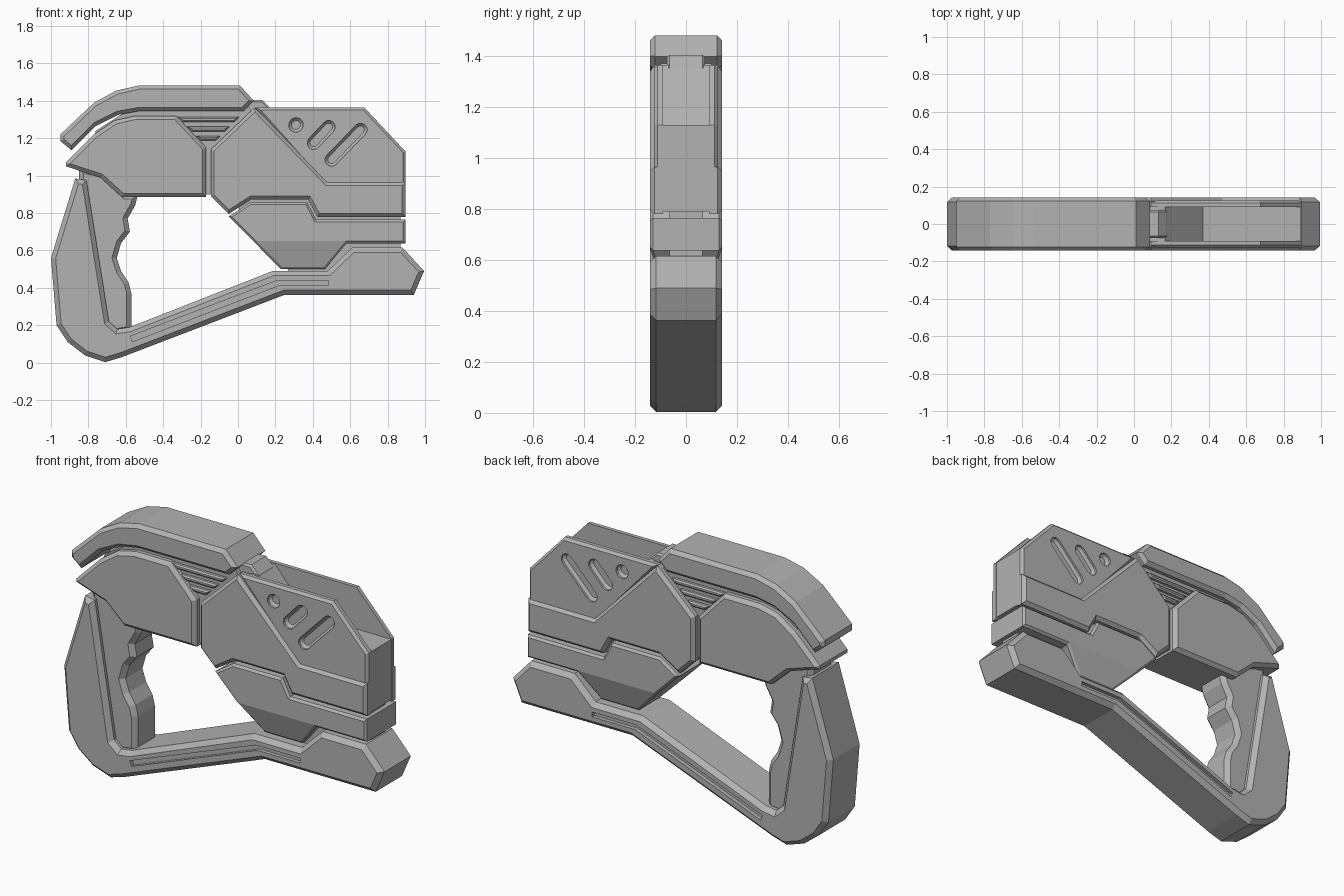
import bpy, bmesh, math
from mathutils import Vector

if "Cube" in bpy.data.objects:
    bpy.data.objects.remove(bpy.data.objects["Cube"])

GREY = (0.45, 0.45, 0.45, 1)
metal = bpy.data.materials.new("plain grey")
metal.use_nodes = True
metal.diffuse_color = GREY
metal.node_tree.nodes["Principled BSDF"].inputs["Base Color"].default_value = GREY

W = 0.142      # half width of the outer shell
INNER = 0.09   # half width of the channel between the side plates


def prism(name, outline, y0, y1, c0=0.0, c1=0.0):
    """Side outline (x, z) extruded from y0 to y1, each cap chamfered by c0 / c1."""
    s = 1 if y1 > y0 else -1
    bm = bmesh.new()
    a = [bm.verts.new((x, y0 + s * c0, z)) for x, z in outline]
    b = [bm.verts.new((x, y1 - s * c1, z)) for x, z in outline]
    caps = [bm.faces.new(a), bm.faces.new(b)]
    for i in range(len(a)):
        j = (i + 1) % len(a)
        bm.faces.new((a[i], a[j], b[j], b[i]))
    bmesh.ops.recalc_face_normals(bm, faces=bm.faces[:])
    for cap, c in zip(caps, (c0, c1)):
        if c:
            bmesh.ops.inset_region(bm, faces=[cap], thickness=c, depth=c, use_even_offset=True)
    mesh = bpy.data.meshes.new(name)
    bm.to_mesh(mesh)
    bm.free()
    mesh.materials.append(metal)
    obj = bpy.data.objects.new(name, mesh)
    bpy.context.collection.objects.link(obj)
    return obj


def solid(name, outline, half, chamfer=0.0):
    return prism(name, outline, -half, half, chamfer, chamfer)


def capsule(p, q, r, steps=6):
    """Outline of a rounded slot from p to q."""
    p, q = Vector(p), Vector(q)
    d = q - p
    ang = math.atan2(d.y, d.x)
    pts = []
    for centre, start in ((q, ang - math.pi / 2), (p, ang + math.pi / 2)):
        for i in range(steps + 1):
            t = start + math.pi * i / steps
            pts.append((centre.x + r * math.cos(t), centre.y + r * math.sin(t)))
    return pts


def cut(target, cutter):
    mod = target.modifiers.new("cut", 'BOOLEAN')
    mod.operation = 'DIFFERENCE'
    mod.solver = 'EXACT'
    mod.object = cutter
    bpy.context.view_layer.objects.active = target
    bpy.ops.object.modifier_apply(modifier=mod.name)
    bpy.data.objects.remove(cutter)


# Top rail
solid("top_rail", [
    (-.95, 1.22), (-.77, 1.39), (-.65, 1.455), (-.53, 1.482), (.01, 1.482), (.085, 1.4),
    (.03, 1.345), (-.53, 1.345), (-.64, 1.325), (-.76, 1.265), (-.89, 1.135), (-.95, 1.185)], W, .02)

# Rear body
solid("rear_body", [
    (-.92, 1.07), (-.77, 1.22), (-.66, 1.295), (-.55, 1.32), (-.33, 1.32), (-.17, 1.15),
    (-.17, .885), (-.62, .885), (-.735, .99), (-.92, 1.05)], W, .02)

# Recessed frame joining rail, rear body and front body
solid("inner_frame", [
    (-.8, 1.1), (-.76, 1.24), (-.62, 1.33), (-.5, 1.38), (.05, 1.38), (.1, 1.3),
    (.1, .9), (-.6, .9), (-.72, 1.0)], .1)
solid("rail_connector", [(.0, 1.3), (.0, 1.4), (.13, 1.405), (.175, 1.36), (.2, 1.25)], .075, .01)

# Vent slats
for i in range(3):
    z = 1.3 - i * .05
    h = z - 1.135
    solid(f"vent_slat_{i + 1}", [
        (-.158 - h, z + .013), (-.158 + h, z + .013),
        (-.158 + h - .026, z - .013), (-.158 - h + .026, z - .013)], .122, .008)

# Front body core, with the sloped channel on top
solid("front_core", [
    (-.13, 1.13), (.09, 1.35), (.165, 1.365), (.37, 1.13), (.893, 1.13), (.893, .79),
    (.43, .79), (.38, .88), (.07, .88), (-.05, .81), (-.13, .9)], INNER + .002)

# Side plates: raised lower plate and thinner slotted upper plate
lower_plate = [
    (.09, 1.365), (-.145, 1.14), (-.145, .89), (-.05, .795), (.07, .872), (.375, .872),
    (.425, .78), (.895, .78), (.895, .965), (.478, .965)]
upper_plate = [(.09, 1.365), (.675, 1.365), (.895, 1.13), (.895, .94), (.47, .94)]
slots = [((.309, 1.27), (.311, 1.272), .038),
         ((.405, 1.175), (.485, 1.26), .035),
         ((.5, 1.085), (.655, 1.245), .035)]
for side, s in (("right", -1), ("left", 1)):
    prism(f"{side}_lower_plate", lower_plate, s * INNER, s * W, 0, .018)
    plate = prism(f"{side}_upper_plate", upper_plate, s * INNER, s * .126, 0, .014)
    for p, q, r in slots:
        cut(plate, prism("slot_cutter", capsule(p, q, r), s * .2, s * .1, 0, .014))

# Lower cowl, narrowing towards its underside
cowl = solid("lower_cowl", [
    (-.05, .782), (.065, .857), (.37, .857), (.418, .765), (.895, .765), (.895, .638),
    (.58, .638), (.465, .5), (.23, .5)], W, .012)
bm = bmesh.new()
bm.from_mesh(cowl.data)
bmesh.ops.bisect_plane(bm, geom=bm.verts[:] + bm.edges[:] + bm.faces[:],
                       plane_co=(0, 0, .65), plane_no=(0, 0, 1))
for v in bm.verts:
    if v.co.z < .65 and v.co.x < .57:
        v.co.y *= 1 - (.65 - v.co.z) * 2.2
bm.to_mesh(cowl.data)
bm.free()

# Recessed frame joining front body, cowl and strut
solid("lower_frame", [
    (.0, .9), (.87, .9), (.87, .55), (.6, .55), (.47, .45), (.3, .45), (.25, .52), (.01, .77)], .065)

# Grip with finger grooves
solid("grip", [
    (-.85, 1.04), (-.73, 1.02), (-.6, .9), (-.535, .9), (-.55, .84), (-.59, .77), (-.578, .7),
    (-.625, .64), (-.648, .56), (-.625, .49), (-.585, .43), (-.57, .37), (-.57, .17),
    (-.7, .15), (-.85, .5)], .1, .025)

# Handle and lower strut in one sweep
strut = solid("handle_strut", [
    (-.87, .985), (-1, .56), (-.97, .2), (-.91, .11), (-.82, .04), (-.71, .003), (-.62, .03),
    (.25, .363), (.94, .363), (.995, .49), (.88, .615), (.61, .615), (.48, .49), (.185, .49),
    (-.58, .19), (-.645, .18), (-.69, .22), (-.81, .975)], W, .025)

# Thin groove along both sides of the strut
groove = [(-.575, .142), (.21, .44), (.485, .44), (.485, .413), (.218, .413), (-.565, .112)]
for s in (-1, 1):
    cut(strut, prism("groove_cutter", groove, s * .2, s * .12))
